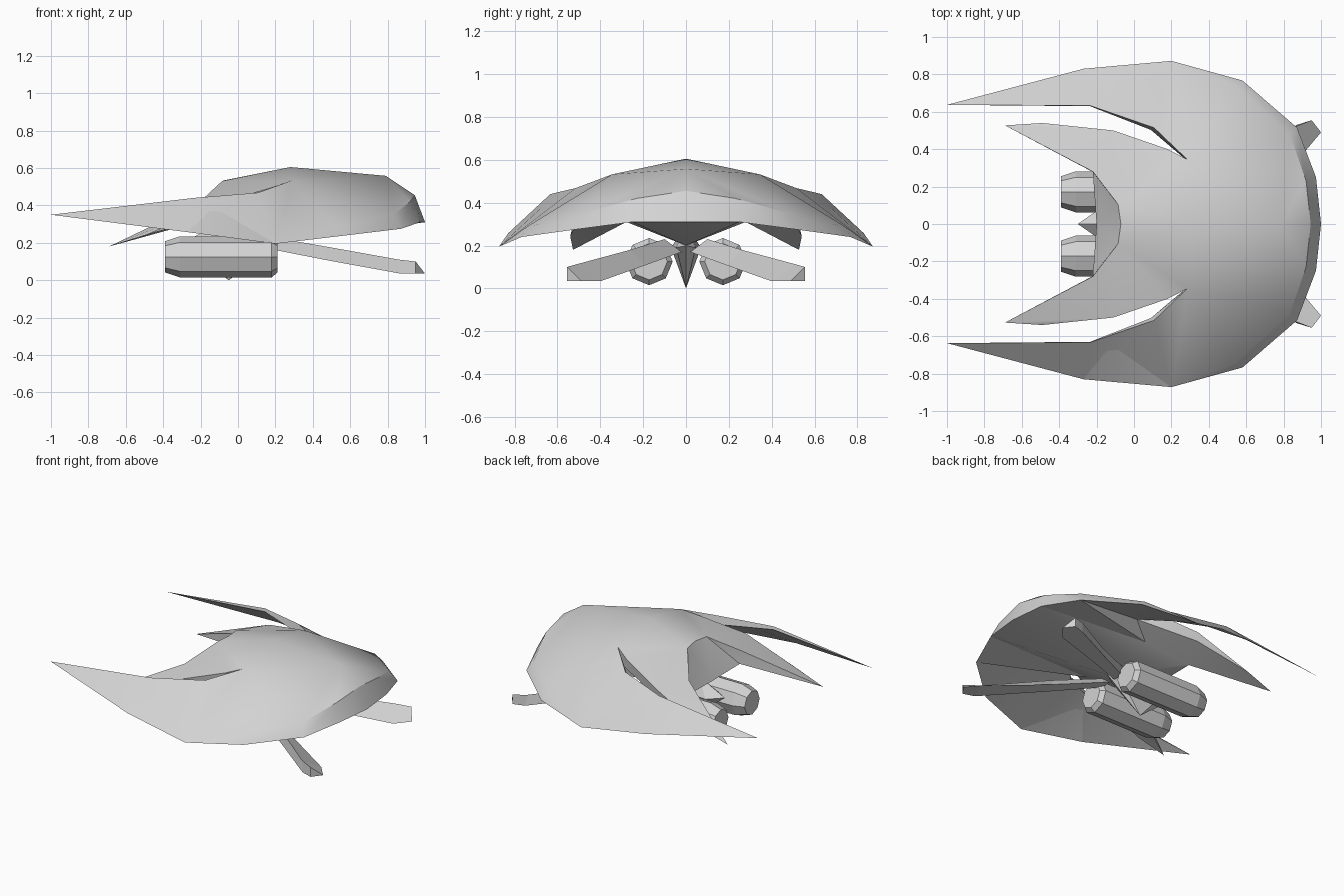
import bpy, bmesh, math
from mathutils import Vector

cube = bpy.data.objects.get("Cube")
if cube:
    bpy.data.objects.remove(cube, do_unlink=True)

# One hull colour
hull_grey = bpy.data.materials.new("hull_grey")
hull_grey.use_nodes = True
colour = (0.65, 0.65, 0.65, 1)
hull_grey.diffuse_color = colour
for node in hull_grey.node_tree.nodes:
    if node.type == 'BSDF_PRINCIPLED':
        node.inputs["Base Color"].default_value = colour


def finish(bm, name, angle):
    """Weld, orient and link a part, with smooth shading below the angle."""
    bmesh.ops.remove_doubles(bm, verts=bm.verts, dist=0.0005)
    bmesh.ops.recalc_face_normals(bm, faces=bm.faces)
    mesh = bpy.data.meshes.new(name)
    bm.to_mesh(mesh)
    bm.free()
    mesh.materials.append(hull_grey)
    part = bpy.data.objects.new(name, mesh)
    bpy.context.collection.objects.link(part)
    bpy.ops.object.select_all(action='DESELECT')
    part.select_set(True)
    bpy.context.view_layer.objects.active = part
    if angle:
        bpy.ops.object.shade_smooth_by_angle(angle=math.radians(angle))


def half_to_whole(name, points, faces, angle):
    """Build named faces on both sides of the centre line."""
    bm = bmesh.new()
    for side in (1, -1):
        verts = {key: bm.verts.new((x, y * side, z)) for key, (x, y, z) in points.items()}
        for face in faces:
            bm.faces.new([verts[key] for key in face.split()])
    finish(bm, name, angle)


def loft(name, rings):
    """Skin a closed tube through matching rings of points."""
    bm = bmesh.new()
    rows = [[bm.verts.new(point) for point in ring] for ring in rings]
    for a, b in zip(rows, rows[1:]):
        for i in range(len(a)):
            j = (i + 1) % len(a)
            bm.faces.new((a[i], a[j], b[j], b[i]))
    bm.faces.new(rows[0])
    bm.faces.new(rows[-1])
    finish(bm, name, 0)


# Swept shell: spine, front rim, outer wing, notch and inner wing
shell = {
    "spine_back": (-.07, 0, .535),
    "spine_top": (.28, 0, .605),
    "spine_front": (.79, 0, .558),
    "rim_nose": (.945, 0, .455),
    "rim_near": (.92, .23, .42),
    "rim_mid": (.835, .477, .352),
    "rim_far": (.535, .747, .285),
    "lip_nose": (1, 0, .31),
    "lip_near": (.973, .25, .31),
    "lip_mid": (.872, .515, .275),
    "lip_far": (.58, .767, .24),
    "wing_side": (.2, .872, .195),
    "wing_back": (-.27, .83, .257),
    "wing_tip": (-1, .637, .35),
    "slot_end": (.285, .345, .532),
    "slot_mid": (.107, .515, .468),
    "slot_back": (-.235, .633, .44),
    "under_end": (.27, .35, .43),
    "under_mid": (.09, .503, .415),
    "under_back": (-.235, .63, .418),
    "fang_front": (.18, .4, .495),
    "fang_mid": (-.11, .5, .41),
    "fang_tip": (-.69, .527, .18),
    "fang_low": (-.11, .49, .35),
    "fang_edge": (-.49, .54, .243),
    "mouth_side": (-.085, .105, .53),
    "mouth_corner": (-.22, .28, .405),
    "mouth_low": (-.22, .278, .31),
    "mouth_base": (-.2, 0, .29),
    "belly": (.2, 0, .2),
    "belly_side": (.15, .29, .335),
}
shell_faces = [
    # upper skin
    "spine_top spine_front slot_end",
    "spine_front rim_nose rim_near",
    "spine_front rim_near rim_mid",
    "spine_front rim_mid slot_end",
    "slot_end rim_mid rim_far",
    "slot_end rim_far wing_side slot_mid",
    "slot_mid wing_side wing_back slot_back",
    "slot_back wing_back wing_tip",
    "spine_back spine_top mouth_side",
    "mouth_side spine_top slot_end fang_front",
    "mouth_side fang_front fang_mid mouth_corner",
    "mouth_corner fang_mid fang_tip",
    # front rim
    "rim_nose lip_nose lip_near rim_near",
    "rim_near lip_near lip_mid rim_mid",
    "rim_mid lip_mid lip_far rim_far",
    "rim_far lip_far wing_side",
    # slot walls
    "slot_end slot_mid under_mid under_end",
    "slot_mid slot_back under_back under_mid",
    "slot_back wing_tip under_back",
    "slot_end under_end fang_front",
    "fang_front under_end fang_low fang_mid",
    "fang_mid fang_low fang_edge",
    "fang_mid fang_edge fang_tip",
    # rear mouth
    "spine_back mouth_side mouth_base",
    "mouth_side mouth_low mouth_base",
    "mouth_side mouth_corner mouth_low",
    "mouth_corner fang_tip mouth_low",
    # underside
    "wing_tip wing_back under_back",
    "under_back wing_back wing_side under_mid",
    "under_mid wing_side lip_far under_end",
    "under_end lip_far lip_mid",
    "under_end lip_mid belly_side",
    "belly_side lip_mid lip_near",
    "belly_side lip_near belly",
    "belly lip_near lip_nose",
    "belly mouth_low belly_side",
    "belly_side mouth_low fang_low under_end",
    "belly mouth_base mouth_low",
    "mouth_low fang_tip fang_edge fang_low",
]
half_to_whole("shell", shell, shell_faces, 26)

# Central fin below the belly
fin = {
    "nose": (.22, 0, .2),
    "tail": (-.3, 0, .2),
    "side": (-.2, .07, .19),
    "front_side": (.15, .045, .19),
    "foot": (-.05, 0, 0),
    "top": (-.1, 0, .3),
}
fin_faces = [
    "nose front_side foot", "front_side side foot", "side tail foot",
    "nose top front_side", "front_side top side", "side top tail",
]
half_to_whole("centre_fin", fin, fin_faces, 0)

# Paired engines and front prongs
engine_profile = ((-.39, .083), (-.31, .11), (.18, .11), (.21, .085))
prong_rings = (
    ((.18, .1, .23), (.18, .1, .165), (.18, .02, .17)),
    ((.47, .26, .18), (.47, .28, .108), (.5, .19, .108)),
    ((.86, .52, .11), (.87, .53, .035), (.92, .395, .035)),
    ((.95, .555, .1), (.95, .555, .035), (1, .49, .035)),
)
octagon = [math.tau * i / 8 for i in range(8)]
for side, label in ((1, "left"), (-1, "right")):
    loft(label + "_engine", [
        [Vector((x, side * .172 + r * math.sin(a), .125 + r * math.cos(a))) for a in octagon]
        for x, r in engine_profile])
    loft(label + "_prong", [
        [(x, y * side, z) for x, y, z in ring] for ring in prong_rings])
